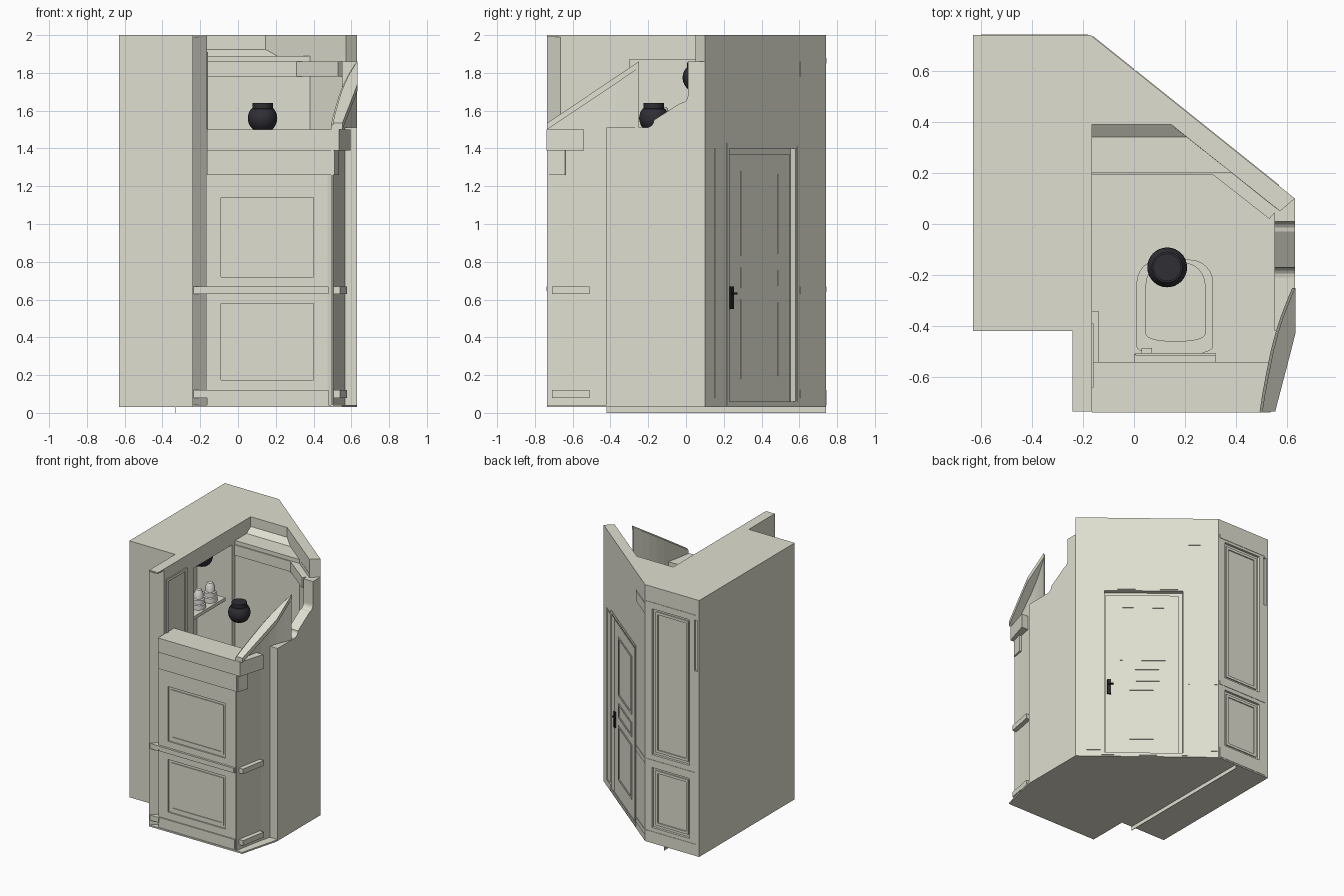
import bpy, bmesh, math
from mathutils import Matrix, Vector

if "Cube" in bpy.data.objects:
    bpy.data.objects.remove(bpy.data.objects["Cube"])


def mat(name, rgb):
    m = bpy.data.materials.new(name)
    m.diffuse_color = (*rgb, 1)
    m.use_nodes = True
    m.node_tree.nodes["Principled BSDF"].inputs["Base Color"].default_value = m.diffuse_color
    return m


CREAM = mat("cream_wall", (0.74, 0.735, 0.635))
DARK = mat("dark_lamp", (0.028, 0.028, 0.035))
METAL = mat("black_metal", (0.02, 0.02, 0.02))
WHITE = mat("white_glass", (0.95, 0.94, 0.89))


def finish(name, bm, m):
    bmesh.ops.recalc_face_normals(bm, faces=bm.faces)
    me = bpy.data.meshes.new(name)
    bm.to_mesh(me)
    bm.free()
    me.materials.append(m)
    ob = bpy.data.objects.new(name, me)
    bpy.context.collection.objects.link(ob)
    return ob


def loft(name, rings, m=CREAM):
    """Closed solid skinned through equal-length rings of 3D points."""
    bm = bmesh.new()
    vs = [[bm.verts.new(p) for p in r] for r in rings]
    n = len(rings[0])
    for a, b in zip(vs, vs[1:]):
        for i in range(n):
            j = (i + 1) % n
            bm.faces.new((a[i], a[j], b[j], b[i]))
    bm.faces.new(vs[0])
    bm.faces.new(vs[-1])
    return finish(name, bm, m)


def at(pts, z):
    return [(x, y, z) for x, y in pts]


def prism(name, pts, z0, z1, m=CREAM):
    return loft(name, [at(pts, z0), at(pts, z1)], m)


def box(name, lo, hi, m=CREAM, M=Matrix()):
    (a, b, c), (d, e, f) = lo, hi
    q = [(a, b), (d, b), (d, e), (a, e)]
    return loft(name, [[M @ Vector(p) for p in at(q, z)] for z in (c, f)], m)


def plane(ox, oy, ux, uy):
    """Wall frame: local x runs along the wall, local y points out of it."""
    u = Vector((ux, uy, 0)).normalized()
    n = Vector((-u.y, u.x, 0))
    return Matrix(((u.x, n.x, 0, ox), (u.y, n.y, 0, oy), (0, 0, 1, 0), (0, 0, 0, 1)))


def frame(name, M, u0, u1, z0, z1, w=0.022, t=0.007):
    """Rectangular moulding on a wall."""
    for i, (a, b, c, d) in enumerate(((u0, u1, z0, z0 + w), (u0, u1, z1 - w, z1),
                                      (u0, u0 + w, z0 + w, z1 - w), (u1 - w, u1, z0 + w, z1 - w))):
        box(f"{name}_{i}", (a, -0.004, c), (b, t, d), CREAM, M)


def lathe(name, prof, loc, m, seg=32):
    rings = [[(loc[0] + r * math.cos(2 * math.pi * i / seg), loc[1] + r * math.sin(2 * math.pi * i / seg), loc[2] + z)
              for i in range(seg)] for r, z in prof]
    ob = loft(name, rings, m)
    bpy.context.view_layer.objects.active = ob
    ob.select_set(True)
    bpy.ops.object.shade_smooth_by_angle(angle=math.radians(35))
    ob.select_set(False)
    return ob


def cut(ob, cutter):
    cutter.hide_render = True
    md = ob.modifiers.new("cut", 'BOOLEAN')
    md.operation, md.solver, md.object = 'DIFFERENCE', 'EXACT', cutter
    bpy.context.view_layer.objects.active = ob
    bpy.ops.object.modifier_apply(modifier=md.name)
    bpy.data.objects.remove(cutter)


# floor slab and the skirt strip below it
prism("floor", [(-.63, -.42), (-.24, -.42), (-.24, -.735), (.55, -.735), (.63, -.43),
                (.63, .10), (-.17, .74), (-.63, .74)], .03, .042)
box("floor_skirt", (-.334, -.42, 0), (-.33, .74, .031))

# main walls: left block with slanted pillar front, back wall with ledge, diagonal wall
outer_a = [(-.63, -.42), (-.24, -.42), (-.24, -.735), (-.165, -.665)]
outer_b = [(.63, .10), (-.17, .74), (-.63, .74)]
walls = prism("walls", outer_a + [(-.165, .2), (.382, .2), (.55, .066), (.572, .05)] + outer_b, .035, 1.89)
up = outer_a + [(-.165, .34), (.207, .34), (.572, .05)] + outer_b
top = outer_a + [(-.165, .39), (.145, .39), (.572, .05)] + outer_b
loft("upper_walls", [at(up, 1.89), at(top, 1.925), at(top, 2.0)])
prism("pillar_cap", [(-.24, -.735), (-.165, -.735), (-.165, -.6), (-.24, -.6)], 1.99, 2.0)
prism("back_cornice", [(-.165, .192), (.39, .192), (.38, .21), (-.165, .21)], 1.78, 1.86)
prism("diagonal_cornice", [(.307, .195), (.53, .02), (.565, .06), (.382, .205)], 1.78, 1.86)

# niche in the left wall with shelf and lamps
cut(walls, box("niche_cutter", (-.46, -.3, 1.0), (-.1, .16, 1.87)))
box("niche_shelf", (-.40, -.28, 1.45), (-.19, .12, 1.475))
for i, y in enumerate((-.12, .02)):
    lathe(f"niche_light_{i}", [(.05, 0), (.05, .035), (.042, .04), (.042, .07), (.033, .075), (.033, .11), (.02, .14)],
          (-.25, y, 1.476), WHITE, 20)

# door recess in the diagonal wall (local x runs from the right end to the back end)
diag = plane(.63, .10, -.80, .64)
if (diag.to_3x3() @ Vector((0, 1, 0))).y < 0:
    diag = diag @ Matrix.Diagonal((1, -1, 1, 1))


def U(y):
    return (y - .10) / .625


cut(walls, box("door_cutter", (U(.23), -.035, .02), (U(.58), .1, 1.40), CREAM, diag))
box("door", (U(.235), -.05, .045), (U(.56), -.015, 1.37), CREAM, diag)
for i, (z0, z1) in enumerate(((.18, .60), (.66, .77), (.83, 1.28))):
    frame(f"door_panel_{i}", diag @ Matrix.Translation((0, -.015, 0)), U(.30), U(.505), z0, z1, .015, .004)
frame("door_casing", diag, U(.215), U(.60), .04, 1.43, .02, .003)
frame("side_panel", diag, U(.15), U(.213), .08, 1.40, .012, .003)
box("door_handle_plate", (U(.242), -.016, .55), (U(.258), -.006, .67), METAL, diag)
box("door_handle_lever", (U(.245), -.008, .627), (U(.270), .003, .638), METAL, diag)
for z0, z1 in ((.08, .12), (.63, .67), (1.78, 1.86)):
    box("diagonal_rail", (U(.605), -.004, z0), (U(.735), .003, z1), CREAM, diag)
inner = plane(.55, .066, -.80, .64)
if (inner.to_3x3() @ Vector((0, 1, 0))).y > 0:
    inner = inner @ Matrix.Diagonal((1, -1, 1, 1))
frame("inner_door_casing", inner, .0, .20, .04, 1.40, .02, .008)

# back wall: sunken panels with inner frames, rails between
for name, z0, z1 in (("back_upper_panel", .71, 1.83), ("back_lower_panel", .15, .61)):
    cut(walls, box("panel_cutter", (-.55, .722, z0), (-.23, .80, z1)))
    frame(name, Matrix.Translation((0, .722, 0)), -.53, -.25, z0 + .02, z1 - .02, .02, .008)
for z0, z1 in ((.04, .12), (.64, .67), (1.85, 1.88)):
    box("back_rail", (-.60, .73, z0), (-.18, .743, z1))
cut(walls, box("groove_cutter", (-.615, .725, 1.45), (-.59, .80, 1.84)))

# left wall moulding facing the room
frame("left_panel", plane(-.165, 0, 0, -1), .39, .64, .72, 1.91)
box("left_towel_shelf", (-.166, -.63, .55), (-.14, -.34, .57))

# thick front wall with sill, rails and sunken panels
front_wall = prism("front_wall", [(-.17, -.722), (.475, -.722), (.505, -.715), (.53, -.54), (-.17, -.54)], .035, 1.49)
prism("front_frieze", [(-.165, -.73), (.51, -.73), (.535, -.64), (-.165, -.54)], 1.26, 1.39)
prism("front_sill", [(-.165, -.738), (.535, -.738), (.595, -.54), (-.165, -.54)], 1.39, 1.50)
front = plane(0, -.722, -1, 0)
for name, z0, z1 in (("front_upper_panel", .72, 1.14), ("front_lower_panel", .175, .58)):
    cut(front_wall, box("panel_cutter", (-.09, -.8, z0), (.40, -.712, z1)))
    frame(name, Matrix.Translation((0, .010, 0)) @ front, -.38, .07, z0 + .02, z1 - .02, .018, .005)
for z0, z1, t in ((.035, .12, .008), (.63, .645, .010), (.645, .67, .016)):
    box("front_rail", (-.48, -.01, z0), (.165, t, z1), CREAM, front)
for z0, z1 in ((.08, .12), (.63, .67)):
    box("pillar_block", (-.235, -.735, z0), (-.16, -.66, z1))

# curved corner wall with sloping top board
curve = [(.502, -.735), (.512, -.67), (.525, -.60), (.545, -.50), (.563, -.43), (.582, -.37), (.605, -.31), (.63, -.25)]


def slope(y):
    return 1.535 + .67 * (y + .735)


loft("curved_wall", [[(x - .01, y, .035), (x, y, .035), (x, y, slope(y) - .01), (x - .01, y, slope(y) - .01)]
                     for x, y in curve])
loft("slanted_board", [[(x, y, slope(y) - .035), (min(.632, .553 + (y + .735) * .262), y, slope(y) - .035),
                        (min(.632, .553 + (y + .735) * .262), y, slope(y)), (x, y, slope(y))] for x, y in curve])
for z0, z1 in ((.08, .12), (.63, .67)):
    loft("curved_rail", [[(x - .01, y, z0), (x + .035, y, z0), (x + .035, y, z1), (x - .01, y, z1)]
                         for x, y in ((.506, -.71), (.525, -.60), (.543, -.51))])

# stepped right wall with rounded corners
prof = [(-.42, .035), (-.42, 1.51)]
for y, z in ((-.21, 1.51), (-.03, 1.64)):
    prof += [(y + .04 * math.sin(a), z + .04 - .04 * math.cos(a)) for a in (0, .4, .8, 1.2, 1.57)]
prof += [(.01, 1.86), (.10, 1.86), (.10, .035)]
loft("right_wall", [[(x, y, z) for y, z in prof] for x in (.55, .63)])


# toilet: rounded bowl, seat and lid, with rail and tap behind
def rounded(x0, x1, y0, y1, r):
    pts = []
    for cx, cy, s in ((x1 - r, y1 - r, 0), (x0 + r, y1 - r, 1), (x0 + r, y0 + .03, 2), (x1 - r, y0 + .03, 3)):
        for k in range(7):
            a = (s + k / 6) * math.pi / 2
            pts.append((cx + r * math.cos(a), cy + (r if s < 2 else .03) * math.sin(a)))
    return pts


prism("toilet_bowl", rounded(.04, .28, -.50, -.17, .10), .04, .28)
prism("toilet_seat", rounded(.01, .31, -.51, -.14, .09), .28, .305)
prism("toilet_lid", rounded(.045, .28, -.46, -.15, .09), .305, .312)
box("toilet_tank", (.0, -.54, .04), (.32, -.51, .55))
box("tank_rail", (.005, -.515, .56), (.32, -.505, .57))
box("tank_lever", (.03, -.51, .50), (.07, -.485, .51))

# dark globe lamps
for name, loc, s in (("globe_lamp", (.13, -.17, 1.56), 1), ("niche_globe_lamp", (-.35, .06, 1.775), 1)):
    globe = [(.078 * s * math.cos(a), .078 * s * math.sin(a)) for a in [math.radians(d) for d in range(-50, 41, 10)]]
    lathe(name, globe + [(.054 * s, .051 * s), (.054 * s, .08 * s)], loc, DARK)
